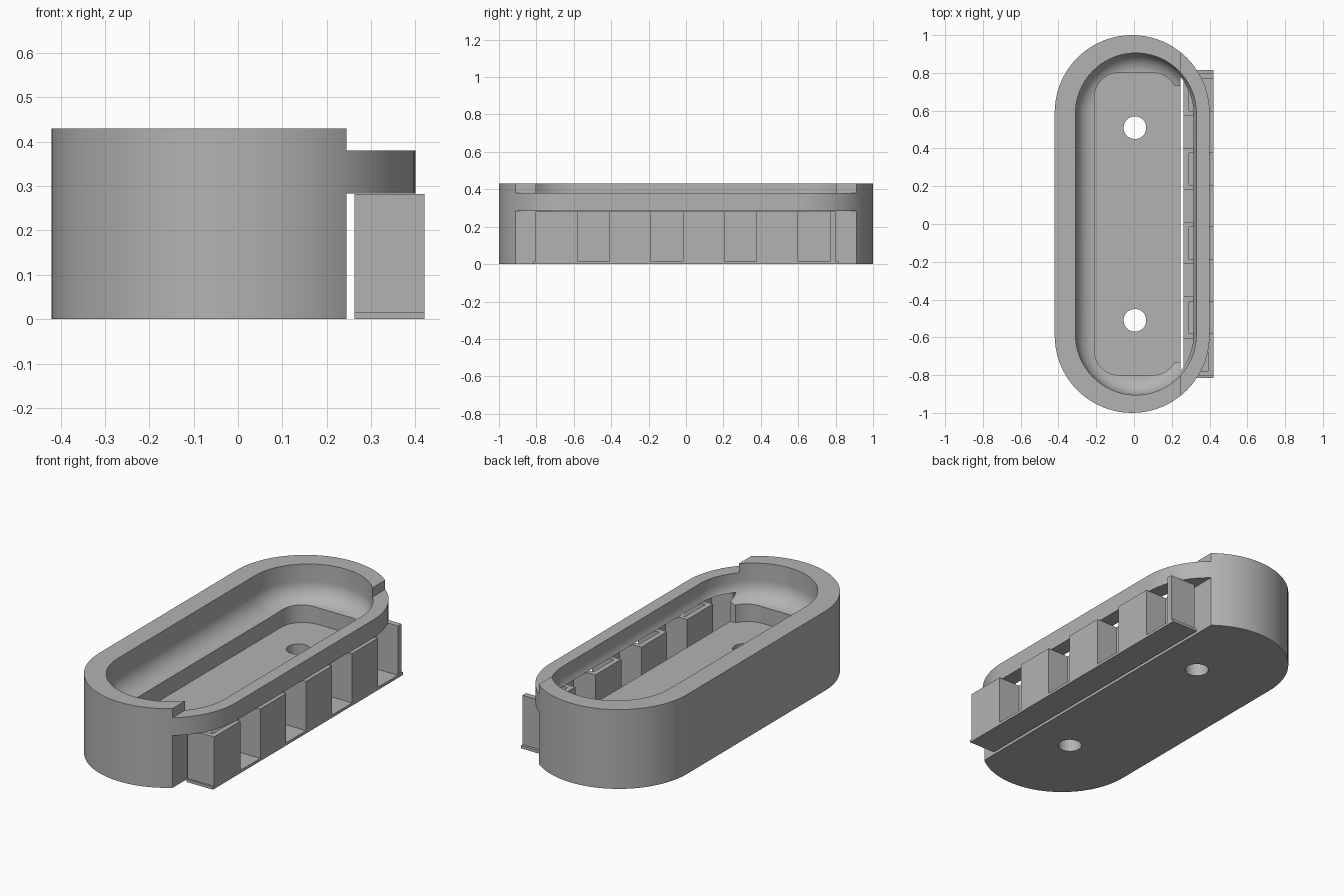
import bpy, bmesh, math

if "Cube" in bpy.data.objects:
    bpy.data.objects.remove(bpy.data.objects["Cube"])

grey = bpy.data.materials.new("plain grey")
grey.diffuse_color = (0.45, 0.45, 0.45, 1)
grey.use_nodes = True
grey.node_tree.nodes["Principled BSDF"].inputs["Base Color"].default_value = grey.diffuse_color


def rounded(cx, hx, hy, r, n=20):
    """Rounded rectangle outline; a stadium when r equals hx."""
    pts = []
    for k, (sx, sy) in enumerate([(1, 1), (-1, 1), (-1, -1), (1, -1)]):
        for i in range(n + 1):
            a = math.pi / 2 * (k + i / n)
            p = (cx + sx * (hx - r) + r * math.cos(a), sy * (hy - r) + r * math.sin(a))
            if not pts or math.dist(p, pts[-1]) > 1e-5:
                pts.append(p)
    return pts


def loft(name, layers):
    """Closed solid from a stack of (outline, z) layers, listed upward."""
    bm = bmesh.new()
    rings = [[bm.verts.new((x, y, z)) for x, y in pts] for pts, z in layers]
    bm.faces.new(rings[0][::-1])
    bm.faces.new(rings[-1])
    for a, b in zip(rings, rings[1:]):
        for i in range(len(a)):
            j = (i + 1) % len(a)
            bm.faces.new((a[i], a[j], b[j], b[i]))
    bmesh.ops.recalc_face_normals(bm, faces=bm.faces)
    me = bpy.data.meshes.new(name)
    bm.to_mesh(me)
    bm.free()
    me.materials.append(grey)
    ob = bpy.data.objects.new(name, me)
    bpy.context.collection.objects.link(ob)
    return ob


def box(name, x0, x1, y0, y1, z0, z1):
    o = [(x0, y0), (x1, y0), (x1, y1), (x0, y1)]
    return loft(name, [(o, z0), (o, z1)])


def cut(target, tool):
    m = target.modifiers.new("cut", 'BOOLEAN')
    m.operation, m.solver, m.object = 'DIFFERENCE', 'EXACT', tool
    bpy.context.view_layer.objects.active = target
    bpy.ops.object.modifier_apply(modifier=m.name)
    bpy.data.objects.remove(tool)


# Stadium-shaped tray body
outline = rounded(-0.01, 0.41, 1.0, 0.41)
body = loft("tray_body", [(outline, 0), (outline, 0.43)])

# Bowl with a filleted lower edge
layers = []
for i in range(13):
    a = math.pi / 2 * i / 12
    r = 0.22 + 0.10 * math.sin(a)
    layers.append((rounded(0.01, r, 0.585 + r, r), 0.335 - 0.10 * math.cos(a)))
layers.append((rounded(0.01, 0.32, 0.905, 0.32), 0.5))
cut(body, loft("bowl_cutter", layers))

# Deeper floor pocket with rounded corners
pocket = rounded(0.01, 0.22, 0.80, 0.13, 12)
cut(body, loft("pocket_cutter", [(pocket, 0.145), (pocket, 0.3)]))

# Open side: slot, then everything beyond the cut line except the rim band
cut(body, box("slot_cutter", 0.1, 0.6, -0.73, 0.73, 0.145, 0.26))
cut(body, box("lower_cutter", 0.245, 0.7, -1.2, 1.2, -0.1, 0.283))
cut(body, box("upper_cutter", 0.245, 0.7, -1.2, 1.2, 0.38, 0.6))

# Two screw holes in the floor
for s in (-1, 1):
    hole = [(0.005 + 0.06 * math.cos(a * math.tau / 40), s * 0.51 + 0.06 * math.sin(a * math.tau / 40))
            for a in range(40)]
    cut(body, loft("hole_cutter", [(hole, -0.1), (hole, 0.25)]))

# Serpentine wall: pockets alternate between outer and inner side
front, back = [(0.42, -0.805)], [(0.262, -0.805)]
for k in range(4):
    y = -0.58 + 0.393 * k
    front += [(0.42, y), (0.29, y), (0.29, y + 0.171), (0.42, y + 0.171)]
    y -= 0.197
    back += [(0.262, y), (0.392, y), (0.392, y + 0.171), (0.262, y + 0.171)]
front.append((0.42, 0.80))
back.append((0.262, 0.80))
wave = front + back[::-1]
loft("serpentine_wall", [(wave, 0.0145), (wave, 0.282)])

# Thin base plate under the wall
box("wall_base", 0.262, 0.42, -0.815, 0.815, 0, 0.015)

# Smooth the curves, keep the edges sharp
bpy.ops.object.select_all(action='DESELECT')
body.select_set(True)
bpy.context.view_layer.objects.active = body
bpy.ops.object.shade_smooth_by_angle(angle=math.radians(25))
